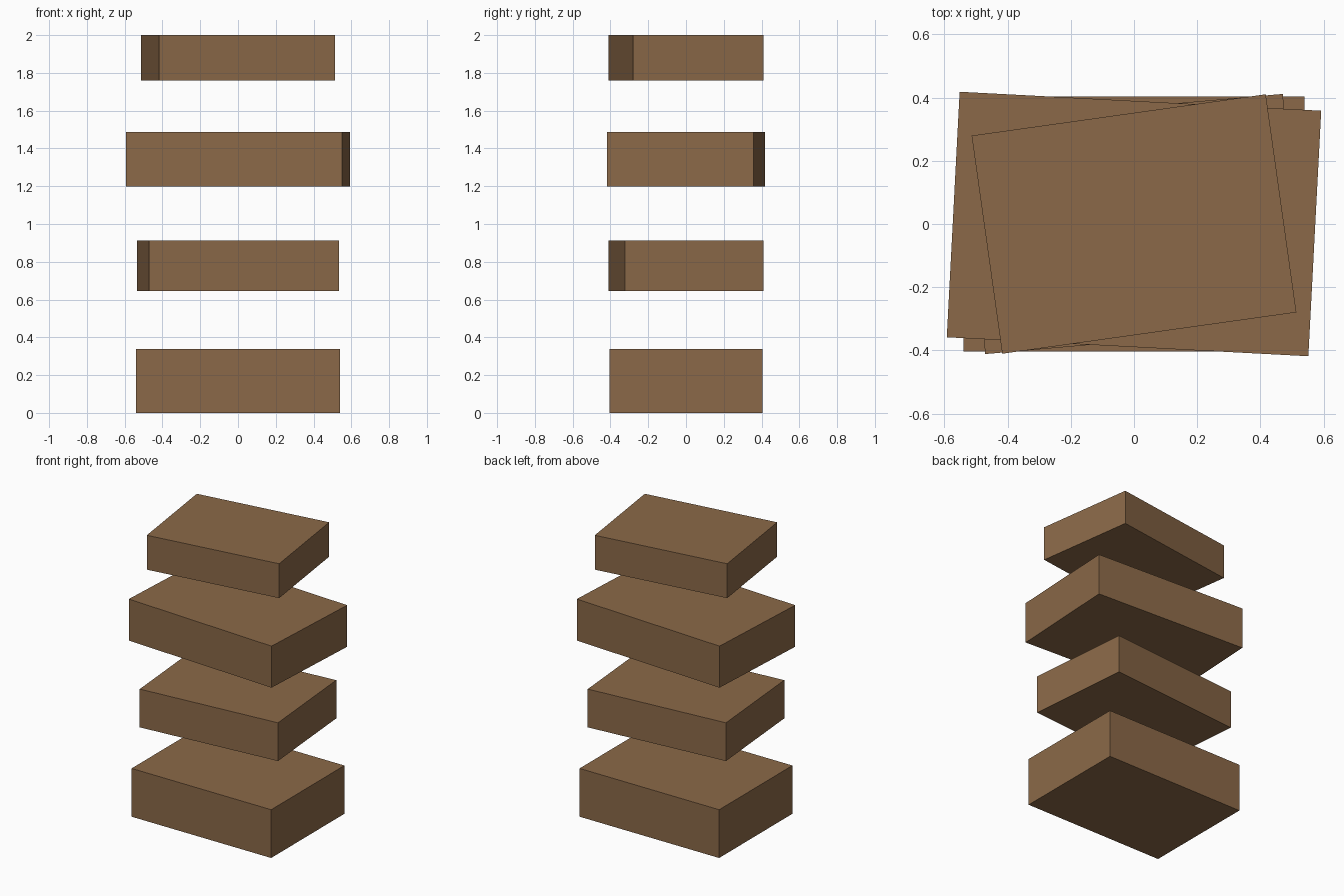
import bpy
from math import radians

default_cube = bpy.data.objects.get("Cube")
if default_cube:
    bpy.data.objects.remove(default_cube, do_unlink=True)

# Single flat brown
brown = bpy.data.materials.new("brown")
brown.use_nodes = True
colour = (0.258, 0.141, 0.065, 1)
brown.diffuse_color = colour
brown.node_tree.nodes["Principled BSDF"].inputs["Base Color"].default_value = colour


def slab(name, width, depth, bottom, top, turn):
    """Box between two heights, turned about the vertical axis."""
    bpy.ops.mesh.primitive_cube_add(size=1, location=(0, 0, (bottom + top) / 2))
    obj = bpy.context.object
    obj.name = name
    obj.scale = (width, depth, top - bottom)
    bpy.ops.object.transform_apply(location=False, rotation=False, scale=True)
    obj.rotation_euler.z = radians(turn)
    obj.data.materials.append(brown)
    return obj


# Four floating slabs, each twisted a little differently
slab("bottom_slab", 1.078, 0.808, 0, 0.337, 0)
slab("lower_middle_slab", 1.01, 0.738, 0.645, 0.912, 5)
slab("upper_middle_slab", 1.146, 0.778, 1.198, 1.488, -3)
slab("top_slab", 0.94, 0.697, 1.76, 2, 8)
